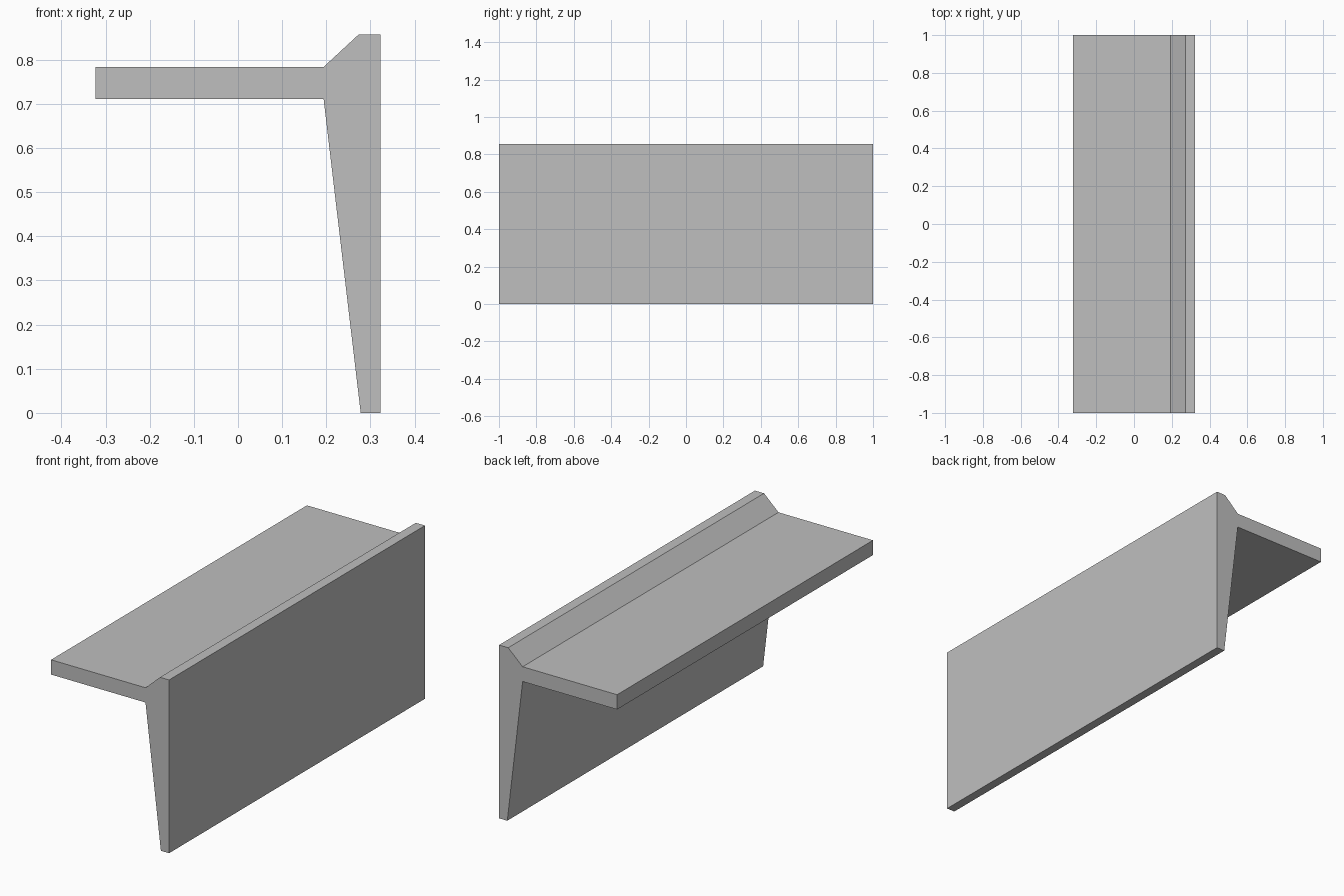
import bpy
import bmesh
from mathutils import Vector

cube = bpy.data.objects.get("Cube")
if cube:
    bpy.data.objects.remove(cube, do_unlink=True)

LENGTH = 2.0

# Plain grey material
grey = bpy.data.materials.new("light_grey")
grey.use_nodes = True
colour = (0.52, 0.52, 0.52, 1)
grey.diffuse_color = colour
grey.node_tree.nodes["Principled BSDF"].inputs["Base Color"].default_value = colour


def extrude_profile(name, profile, length, material):
    """Extrude a closed (x, z) outline along y, centred on y = 0."""
    bm = bmesh.new()
    face = bm.faces.new([bm.verts.new((x, -length / 2, z)) for x, z in profile])
    grown = bmesh.ops.extrude_face_region(bm, geom=[face])["geom"]
    moved = [v for v in grown if isinstance(v, bmesh.types.BMVert)]
    bmesh.ops.translate(bm, verts=moved, vec=Vector((0, length, 0)))
    bmesh.ops.recalc_face_normals(bm, faces=bm.faces)
    mesh = bpy.data.meshes.new(name)
    bm.to_mesh(mesh)
    bm.free()
    mesh.materials.append(material)
    obj = bpy.data.objects.new(name, mesh)
    bpy.context.collection.objects.link(obj)
    return obj


# Tapered wall with a chamfered upstand and a cantilevered slab, in one section
section = [
    (0.323, 0.0), (0.323, 0.857), (0.273, 0.857), (0.194, 0.784),
    (-0.323, 0.784), (-0.323, 0.711), (0.194, 0.711), (0.278, 0.0),
]
extrude_profile("wall_with_slab", section, LENGTH, grey)
